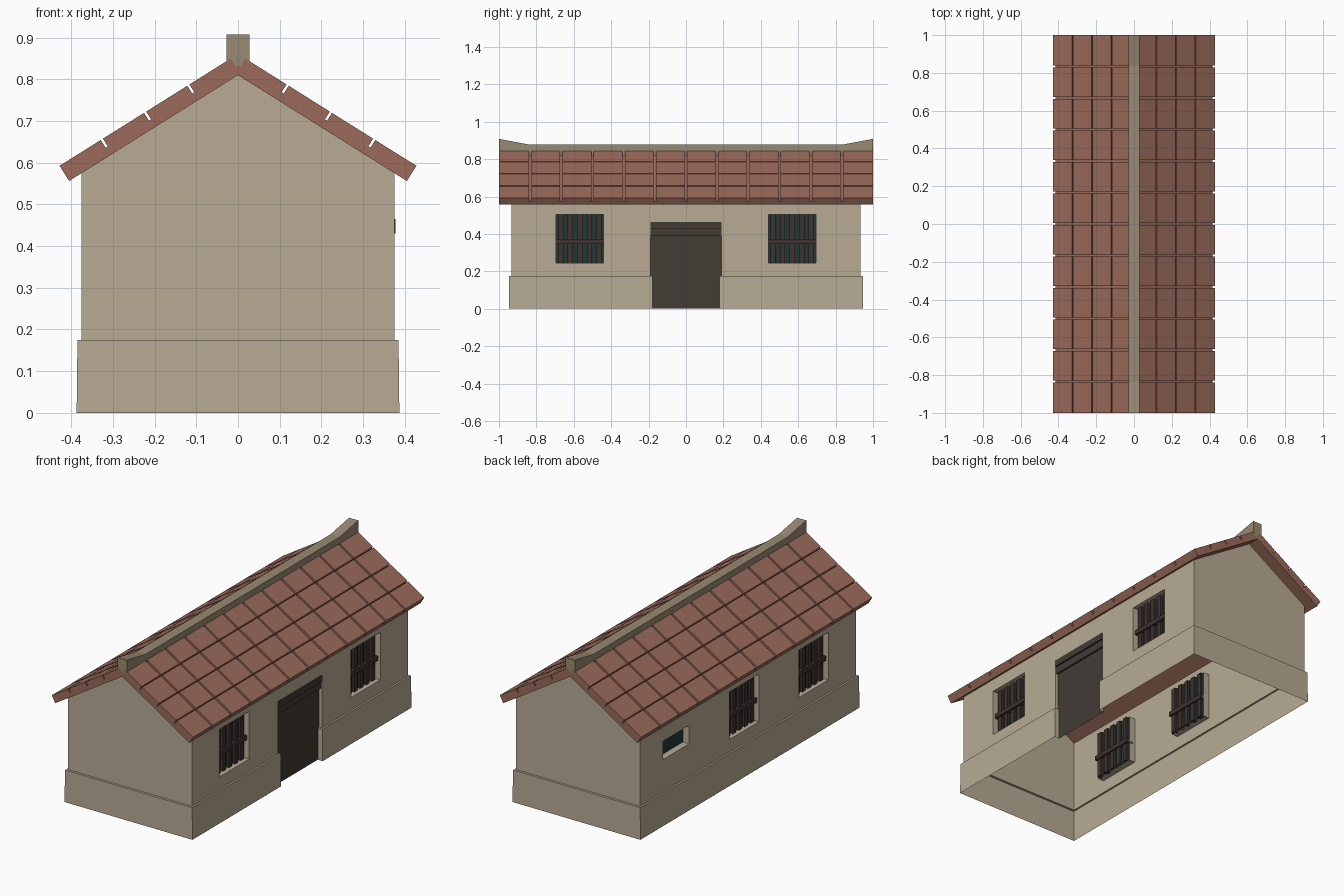
import bpy
import bmesh
from math import hypot

if "Cube" in bpy.data.objects:
    bpy.data.objects.remove(bpy.data.objects["Cube"], do_unlink=True)


def material(name, rgb):
    """Flat material from 0-255 display values."""
    lin = [((c / 255 + 0.055) / 1.055) ** 2.4 for c in rgb] + [1.0]
    mat = bpy.data.materials.new(name)
    mat.use_nodes = True
    mat.diffuse_color = lin
    bsdf = mat.node_tree.nodes["Principled BSDF"]
    bsdf.inputs["Base Color"].default_value = lin
    bsdf.inputs["Roughness"].default_value = 0.9
    return mat


PLASTER = material("beige plaster", (184, 171, 149))
TILE = material("red clay tile", (155, 107, 91))
STONE = material("ridge stone", (152, 138, 115))
DOOR = material("dark door wood", (66, 60, 53))
BARS = material("brown bar wood", (62, 50, 45))
GLASS = material("teal glass", (32, 56, 56))


def make(name, bm, *mats):
    bmesh.ops.recalc_face_normals(bm, faces=bm.faces)
    mesh = bpy.data.meshes.new(name)
    bm.to_mesh(mesh)
    bm.free()
    for m in mats:
        mesh.materials.append(m)
    obj = bpy.data.objects.new(name, mesh)
    bpy.context.collection.objects.link(obj)
    return obj


def prism(bm, profile, axis, a, b):
    """Extrude a (y, z) profile along x, or an (x, z) profile along y."""
    place = (lambda p, t: (t, *p)) if axis == "x" else (lambda p, t: (p[0], t, p[1]))
    ends = [[bm.verts.new(place(p, t)) for p in profile] for t in (a, b)]
    for end in ends:
        bm.faces.new(end)
    for i in range(len(profile)):
        j = (i + 1) % len(profile)
        bm.faces.new((ends[0][i], ends[0][j], ends[1][j], ends[1][i]))


def box(bm, x, y, z):
    prism(bm, [(y[0], z[0]), (y[1], z[0]), (y[1], z[1]), (y[0], z[1])], "x", *x)


# House body: plinth, ledge, walls and gables
RIDGE_Z, WALL_X, WALL_Y, PLINTH_Z, EAVE_Z = 0.81, 0.375, 0.933, 0.175, 0.575
PANE_X, DOOR_X = 0.338, 0.357
bm = bmesh.new()
rings = []
for x, y, z in ((0.387, 0.947, 0), (0.385, 0.946, PLINTH_Z),
                (WALL_X, WALL_Y, PLINTH_Z), (WALL_X, WALL_Y, EAVE_Z)):
    rings.append([bm.verts.new((x * sx, y * sy, z))
                  for sx, sy in ((-1, -1), (1, -1), (1, 1), (-1, 1))])
for low, high in zip(rings, rings[1:]):
    for i in range(4):
        j = (i + 1) % 4
        bm.faces.new((low[i], low[j], high[j], high[i]))
front, back = (bm.verts.new((0, y, RIDGE_Z)) for y in (-WALL_Y, WALL_Y))
a, b, c, d = rings[-1]
for face in ((a, b, front), (c, d, back), (b, c, back, front), (d, a, front, back), rings[0]):
    bm.faces.new(face)
walls = make("walls", bm, PLASTER, GLASS, DOOR)

# Window and door recesses
SILL = (0.245, 0.505)
windows = [(1, -0.695, -0.44), (1, 0.44, 0.695), (-1, -0.695, -0.44), (-1, -0.095, 0.16)]
vent = (0.51, 0.735)
bm = bmesh.new()
for side, y0, y1 in windows:
    box(bm, (side * PANE_X, side * 0.5), (y0, y1), SILL)
box(bm, (-PANE_X, -0.5), vent, (0.355, 0.455))
half = [(0.18, -0.1), (0.18, PLINTH_Z), (0.19, PLINTH_Z), (0.19, 0.465)]
prism(bm, half + [(-y, z) for y, z in reversed(half)], "x", DOOR_X, 0.5)
cutter = make("recess_cutter", bm)
cutter.hide_render = True

cut = walls.modifiers.new("recesses", "BOOLEAN")
cut.operation, cut.solver, cut.object = "DIFFERENCE", "EXACT", cutter
bpy.context.view_layer.objects.active = walls
bpy.ops.object.modifier_apply(modifier=cut.name)
bpy.data.objects.remove(cutter, do_unlink=True)

# Open underside and top, then colour the recess backs
bm = bmesh.new()
bm.from_mesh(walls.data)
bm.normal_update()
gone = []
for f in bm.faces:
    mid, n = f.calc_center_median(), f.normal
    f.material_index = 0
    if (n.z < -0.9 and mid.z < 0.01) or (n.z > 0.5 and mid.z > 0.55):
        gone.append(f)
    elif abs(n.x) > 0.9 and abs(mid.x) < WALL_X - 0.01:
        f.material_index = 2 if mid.x > DOOR_X - 0.01 else 1
bmesh.ops.delete(bm, geom=gone, context="FACES")
bm.to_mesh(walls.data)
bm.free()

# Window bars, upright and crosswise
bm = bmesh.new()
COUNT = 5
for side, y0, y1 in windows:
    step = (y1 - y0) / COUNT
    for i in range(COUNT):
        y = y0 + step * (i + 0.5)
        box(bm, (side * 0.326, side * 0.352), (y - 0.014, y + 0.014), SILL)
    box(bm, (side * 0.318, side * 0.362), (y0, y1), (0.347, 0.372))
make("window_bars", bm, BARS)

# Stepped door lintel
bm = bmesh.new()
box(bm, (DOOR_X, 0.378), (-0.19, 0.19), (0.43, 0.465))
box(bm, (DOOR_X, 0.368), (-0.19, 0.19), (0.39, 0.43))
make("door_lintel", bm, DOOR)

# Roof: a slab on each slope with a grid of tiles on top
RISE = (RIDGE_Z - EAVE_Z) / WALL_X
LENGTH = hypot(1, RISE)
EAVE, SLAB, TOP = 0.478, 0.021, 0.043
ROWS, COLS, GAP = 4, 12, 0.006


def on_slope(side, s, n):
    """Point s down the slope from the apex and n above its underside."""
    return (side * (s + RISE * n) / LENGTH, RIDGE_Z + (n - RISE * s) / LENGTH)


slab, tiles = bmesh.new(), bmesh.new()
for side in (-1, 1):
    prism(slab, [(0, RIDGE_Z), on_slope(side, EAVE, 0), on_slope(side, EAVE, SLAB),
                 (0, RIDGE_Z + SLAB * LENGTH)], "y", -1, 1)
    for row in range(ROWS):
        low = EAVE - row * 0.1225
        high = low - 0.1225 + GAP
        profile = [on_slope(side, s, n)
                   for s, n in ((high, SLAB), (low, SLAB), (low, TOP), (high, TOP))]
        for col in range(COLS):
            start = -1 + 2 * col / COLS
            prism(tiles, profile, "y", start + (GAP if col else 0),
                  start + 2 / COLS - (GAP if col < COLS - 1 else 0))
make("roof_slab", slab, TILE)
make("roof_tiles", tiles, TILE)

# Ridge beam with upturned ends
bm = bmesh.new()
prism(bm, [(-1, 0.818), (1, 0.818), (1, 0.908), (0.84, 0.878), (-0.84, 0.878), (-1, 0.908)],
      "x", -0.028, 0.028)
make("ridge_beam", bm, STONE)
